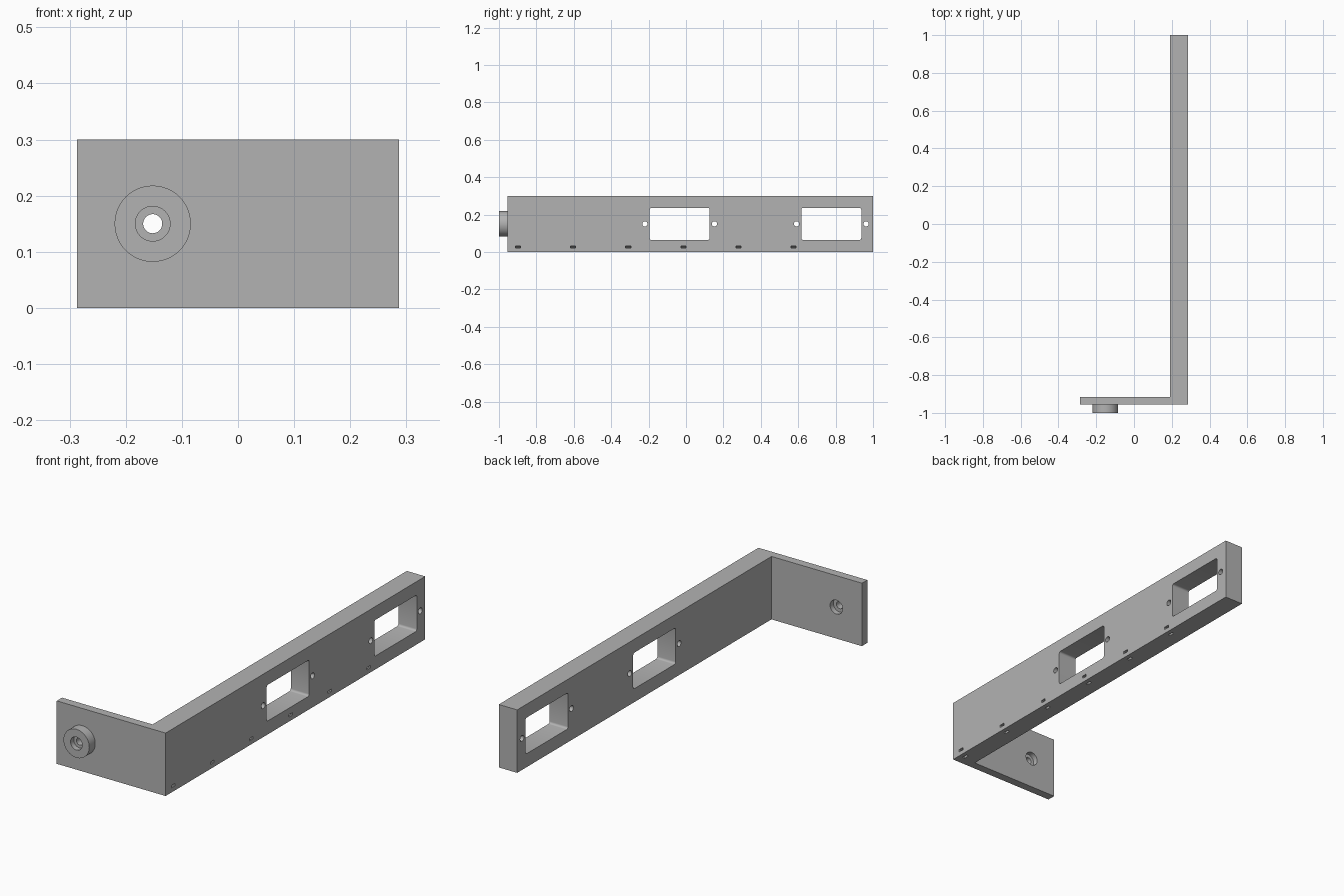
import bpy, bmesh, math
from mathutils import Matrix, Vector

if "Cube" in bpy.data.objects:
    bpy.data.objects.remove(bpy.data.objects["Cube"], do_unlink=True)

grey = bpy.data.materials.new("matte grey")
grey.use_nodes = True
grey.diffuse_color = (0.45, 0.45, 0.45, 1)
grey.node_tree.nodes["Principled BSDF"].inputs["Base Color"].default_value = grey.diffuse_color

HEIGHT, MID = 0.3, 0.15
OUTER, INNER = 0.287, 0.19       # beam side faces in x
FRONT, BACK = -0.955, 1.0        # beam ends in y
PLATE_BACK = -0.915
BOSS_X = -0.152


def prism(name, points, direction):
    """Extrude a closed outline along a vector."""
    bm = bmesh.new()
    face = bm.faces.new([bm.verts.new(p) for p in points])
    out = bmesh.ops.extrude_face_region(bm, geom=[face])
    verts = [g for g in out["geom"] if isinstance(g, bmesh.types.BMVert)]
    bmesh.ops.translate(bm, verts=verts, vec=Vector(direction))
    bmesh.ops.recalc_face_normals(bm, faces=bm.faces)
    return finish(name, bm)


def finish(name, bm):
    mesh = bpy.data.meshes.new(name)
    bm.to_mesh(mesh)
    bm.free()
    mesh.materials.append(grey)
    obj = bpy.data.objects.new(name, mesh)
    bpy.context.collection.objects.link(obj)
    return obj


def arc(cx, cy, r, start, end, steps):
    for i in range(steps + 1):
        a = math.radians(start + (end - start) * i / steps)
        yield cx + r * math.cos(a), cy + r * math.sin(a)


def lathe(name, profile, sides=48):
    """Turn (radius, y) pairs about the boss axis."""
    bm = bmesh.new()
    rings = [[bm.verts.new((BOSS_X + x, y, MID + z))
              for x, z in list(arc(0, 0, r, 0, 360, sides))[:-1]]
             for r, y in profile]
    for a, b in zip(rings, rings[1:]):
        for i in range(sides):
            j = (i + 1) % sides
            bm.faces.new((a[i], a[j], b[j], b[i]))
    bm.faces.new(rings[0])
    bm.faces.new(rings[-1])
    bmesh.ops.recalc_face_normals(bm, faces=bm.faces)
    return finish(name, bm)


def combine(target, tool, operation):
    mod = target.modifiers.new(operation.lower(), "BOOLEAN")
    mod.operation, mod.solver, mod.object = operation, "EXACT", tool
    bpy.context.view_layer.objects.active = target
    bpy.ops.object.modifier_apply(modifier=mod.name)
    bpy.data.objects.remove(tool, do_unlink=True)


# L-shaped body: long beam with a thin front plate
outline = [(-OUTER, FRONT), (OUTER, FRONT), (OUTER, BACK), (INNER, BACK),
           (INNER, PLATE_BACK), (-OUTER, PLATE_BACK)]
bracket = prism("bracket", [(x, y, 0) for x, y in outline], (0, 0, HEIGHT))

# Round boss with a bore, recessed at both ends
combine(bracket, lathe("boss", [(0.068, -1), (0.068, FRONT + 0.01)]), "UNION")
combine(bracket, lathe("bore", [(0.031, -1.05), (0.031, -0.975), (0.017, -0.975),
                                (0.017, -0.94), (0.033, -0.94), (0.033, -0.85)]),
        "DIFFERENCE")

# Rounded windows, each with a screw hole on either side
through = (0.3, 0, 0)
for centre in (-0.034, 0.777):
    half_w, half_h, r = 0.16, 0.086, 0.01
    corners = []
    for sy, sz, start in ((1, 1, 0), (-1, 1, 90), (-1, -1, 180), (1, -1, 270)):
        corners += arc(centre + sy * (half_w - r), MID + sz * (half_h - r),
                       r, start, start + 90, 4)
    combine(bracket, prism("window", [(0.1, y, z) for y, z in corners], through), "DIFFERENCE")
    for side in (-1, 1):
        ring = list(arc(centre + side * 0.186, MID, 0.014, 0, 360, 24))[:-1]
        combine(bracket, prism("screw_hole", [(0.1, y, z) for y, z in ring], through),
                "DIFFERENCE")

# Curved tie tunnels from the outer face round to the underside
for i in range(6):
    y = -0.898 + i * 0.2946
    band = list(arc(OUTER, 0, 0.033, 80, 190, 10)) + list(arc(OUTER, 0, 0.021, 190, 80, 10))
    combine(bracket, prism("tie_tunnel", [(x, y - 0.0135, z) for x, z in band], (0, 0.027, 0)),
            "DIFFERENCE")

bpy.ops.object.select_all(action="DESELECT")
bracket.select_set(True)
bpy.context.view_layer.objects.active = bracket
bpy.ops.object.shade_smooth_by_angle(angle=math.radians(30))
